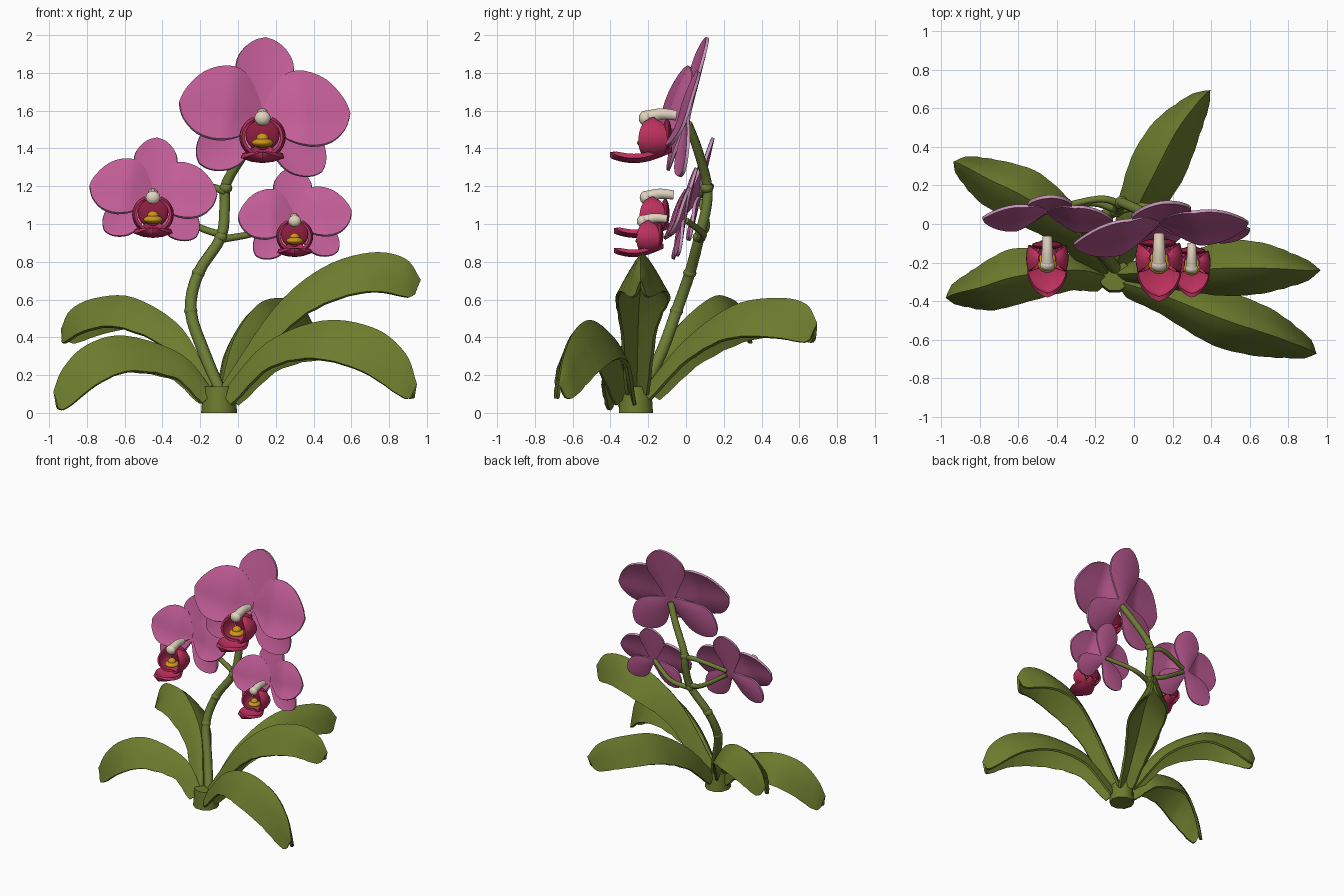
import bpy, bmesh, math
from mathutils import Vector, Matrix

cube = bpy.data.objects.get("Cube")
if cube:
    bpy.data.objects.remove(cube)


def material(name, rgb):
    m = bpy.data.materials.new(name)
    m.use_nodes = True
    m.diffuse_color = (*rgb, 1)
    node = next(n for n in m.node_tree.nodes if n.type == 'BSDF_PRINCIPLED')
    node.inputs["Base Color"].default_value = (*rgb, 1)
    node.inputs["Roughness"].default_value = 0.6
    return m


LEAF = material("leaf green", (0.15, 0.2, 0.027))
STEM = material("stem green", (0.15, 0.2, 0.035))
PINK = material("petal pink", (0.54, 0.11, 0.31))
RIM = material("pale petal rim", (0.6, 0.3, 0.5))
LIP = material("crimson lip", (0.5, 0.03, 0.11))
THROAT = material("dark throat", (0.27, 0.012, 0.05))
GOLD = material("yellow callus", (0.62, 0.3, 0.01))
CREAM = material("cream column", (0.75, 0.65, 0.52))


def smooth(obj):
    bpy.ops.object.select_all(action='DESELECT')
    obj.select_set(True)
    bpy.context.view_layer.objects.active = obj
    bpy.ops.object.shade_smooth_by_angle(angle=math.radians(45))


def catmull(points, n):
    """Sample a smooth curve through the points, n steps per span."""
    p = [Vector(q) for q in points]
    p = [2 * p[0] - p[1]] + p + [2 * p[-1] - p[-2]]
    out = []
    for a, b, c, d in zip(p, p[1:], p[2:], p[3:]):
        for i in range(n):
            t = i / n
            out.append(0.5 * (2 * b + (c - a) * t + (2 * a - 5 * b + 4 * c - d) * t * t
                              + (3 * b - a - 3 * c + d) * t ** 3))
    return out + [p[-2]]


def sheet(name, rows, mat, thick, rim=None):
    """Thin solid surface through a grid of points."""
    bm = bmesh.new()
    grid = [[bm.verts.new(p) for p in row] for row in rows]
    for r, s in zip(grid, grid[1:]):
        for i in range(len(r) - 1):
            bm.faces.new((r[i], r[i + 1], s[i + 1], s[i]))
    bmesh.ops.remove_doubles(bm, verts=bm.verts, dist=0.0005)
    bmesh.ops.recalc_face_normals(bm, faces=bm.faces)
    mesh = bpy.data.meshes.new(name)
    bm.to_mesh(mesh)
    bm.free()
    obj = bpy.data.objects.new(name, mesh)
    bpy.context.collection.objects.link(obj)
    mesh.materials.append(mat)
    solid = obj.modifiers.new("thickness", 'SOLIDIFY')
    solid.thickness, solid.offset = thick, 0
    if rim:
        mesh.materials.append(rim)
        solid.material_offset_rim = 1
    bpy.context.view_layer.objects.active = obj
    bpy.ops.object.modifier_apply(modifier=solid.name)
    smooth(obj)


def tube(name, points, radii, mat):
    curve = bpy.data.curves.new(name, 'CURVE')
    curve.dimensions = '3D'
    curve.bevel_depth, curve.bevel_resolution, curve.use_fill_caps = 1, 3, True
    path = catmull(points, 4)
    sp = curve.splines.new('POLY')
    sp.points.add(len(path) - 1)
    for i, p in enumerate(path):
        sp.points[i].co = (*p, 1)
        f = i / (len(path) - 1)
        sp.points[i].radius = radii[0] * (1 - f) + radii[1] * f
    sp.use_smooth = True
    curve.materials.append(mat)
    bpy.context.collection.objects.link(bpy.data.objects.new(name, curve))


def ball(name, loc, size, mat):
    bpy.ops.mesh.primitive_uv_sphere_add(segments=16, ring_count=10, location=loc)
    obj = bpy.context.object
    obj.name, obj.scale = name, size
    obj.data.materials.append(mat)
    smooth(obj)


# Leaves: arching midrib, halves that taper sideways to a point and droop to a round end
LEAF_SHAPE = [(0, .055, .08), (.2, .095, .12), (.4, .138, .175), (.6, .115, .2),
              (.8, .055, .195), (.92, .02, .12), (1, 0, 0)]


def leaf(name, mid, droop=1.0):
    path = catmull(mid, 5)
    shape = catmull(LEAF_SHAPE, 8)
    side = (path[-1] - path[0]).cross(Vector((0, 0, 1))).normalized()
    rows = []
    for i, p in enumerate(path):
        t = i / (len(path) - 1)
        _, w, drop = min(shape, key=lambda v: abs(v.x - t))
        tan = (path[min(i + 1, len(path) - 1)] - path[max(i - 1, 0)]).normalized()
        up = side.cross(tan).lerp(Vector((0, 0, 1)), min(1, 1.2 * t)).normalized()
        us = [k / 4 for k in range(-4, 5)]
        rows.append([p + side * (w * u) - up * (droop * drop * abs(u) ** 1.25) for u in us])
    sheet(name, rows, LEAF, 0.018)


leaf("front_left_leaf", [(-.08, -.3, .1), (.15, -.37, .36), (.45, -.49, .48),
                         (.72, -.58, .44), (.88, -.64, .31), (.94, -.67, .15)], 1.12)
leaf("left_leaf", [(-.08, -.26, .14), (.2, -.25, .55), (.45, -.23, .76),
                   (.7, -.23, .84), (.88, -.24, .81), (.96, -.24, .7)])
leaf("back_leaf", [(-.09, -.22, .12), (-.02, 0, .38), (.1, .25, .56),
                   (.22, .48, .6), (.33, .63, .57), (.39, .69, .47)])
leaf("back_right_leaf", [(-.14, -.25, .14), (-.3, -.05, .44), (-.55, .13, .6),
                         (-.75, .23, .6), (-.88, .3, .54), (-.93, .32, .44)], .85)
leaf("front_right_leaf", [(-.13, -.28, .1), (-.3, -.24, .3), (-.6, -.27, .4),
                          (-.8, -.33, .35), (-.92, -.36, .23), (-.97, -.38, .11)], 1.05)

# Base and flower stem
tube("plant_base", [(-.1, -.265, 0), (-.1, -.265, .07), (-.1, -.265, .14)], (.095, .085), LEAF)
tube("flower_stem", [(-.09, -.24, .1), (-.18, -.13, .32), (-.25, -.05, .54), (-.21, .02, .74),
                     (-.09, .07, .93), (-.07, .11, 1.1), (-.06, .11, 1.22),
                     (.05, .06, 1.4), (.13, .01, 1.53)], (.034, .024), STEM)
for k, loc in enumerate([(-.25, -.05, .54), (-.21, .02, .74), (-.09, .07, .93), (-.065, .11, 1.19)]):
    ball(f"stem_node_{k + 1}", loc, (.035, .035, .03), STEM)
tube("right_upper_stalk", [(-.065, .1, 1.17), (-.18, .13, 1.2), (-.42, .08, 1.15)], (.02, .016), STEM)
tube("right_lower_stalk", [(-.08, .07, .94), (-.22, .11, .99), (-.42, .08, 1.12)], (.02, .016), STEM)
tube("left_stalk", [(-.08, .07, .92), (.08, .09, .95), (.28, 0, 1.02)], (.02, .016), STEM)

# Petal outlines: distance along, width on one edge, width on the other
WING = [(0, .02, .02), (.1, .12, .06), (.27, .225, .14), (.5, .243, .18),
        (.75, .19, .16), (.93, .085, .085), (1, .0, .0)]
SEPAL = [(0, .03, .03), (.25, .09, .09), (.5, .148, .148), (.7, .15, .15),
         (.86, .11, .11), (.96, .055, .055), (1, 0, 0)]


def petal(name, frame, outline, length, angle, mirror=1, lift=0.0, narrow=1.0):
    a = math.radians(angle)
    rows = []
    for t, w0, w1 in catmull(outline, 3):
        row = []
        for k in range(-4, 5):
            u = k / 4
            off = narrow * u * (max(w0, 0) if u < 0 else max(w1, 0))
            x = math.sin(a) * t * length + math.cos(a) * off
            z = math.cos(a) * t * length - math.sin(a) * off
            # lifted petals twist, flat ones cup forward
            bend = .04 * u * abs(u) if lift else .02 * u * u
            y = -lift * min(1, 2.5 * t) - bend * math.sin(math.pi * t)
            row.append(frame @ Vector((mirror * x, y, z)))
        rows.append(row)
    sheet(name, rows, PINK, 0.017, RIM)


def flower(tag, loc, size, yaw, roll, lip_y, lip_size):
    turn = [math.radians(v) for v in (yaw, -13, roll)]
    frame = (Matrix.Translation(loc) @ Matrix.Rotation(turn[0], 4, 'Z')
             @ Matrix.Rotation(turn[1], 4, 'X') @ Matrix.Rotation(turn[2], 4, 'Y')
             @ Matrix.Scale(size, 4))
    petal(tag + "_top_sepal", frame, SEPAL, .44, 0)
    for m, s in ((1, "left"), (-1, "right")):
        petal(f"{tag}_{s}_lower_sepal", frame, SEPAL, .425, 129, m, 0, .85)
        petal(f"{tag}_{s}_petal", frame, WING, .46, 85, m, .07)

    # Lip: floor lobe, two cupped side lobes and a dark throat
    q = lip_size

    def at(x, y, z):
        return Vector((loc[0] + q * x, lip_y + q * y, loc[2] + q * z))

    floor = [(0, .03, 0), (.3, .08, 0), (.55, .112, 0), (.8, .085, 0), (.94, .04, 0), (1, 0, 0)]
    sheet(tag + "_lip", [[at(w * u, -.08 - .31 * t, -.17 - .055 * math.sin(2.5 * t) + .025 * u * u)
                          for u in (-1, -.5, 0, .5, 1)] for t, w, _ in catmull(floor, 3)], LIP, .025 * q)
    for m, s in ((1, "left"), (-1, "right")):
        rows = []
        for i in range(13):
            phi = math.radians(-88 + 153 * i / 12)
            w = .015 + .06 * max(0, math.sin(math.pi * i / 12)) ** .6
            row = []
            for u in (-1, -.5, 0, .5, 1):
                r = .115 * (1 - .12 * u * u)
                row.append(at(m * r * math.cos(phi), -.175 + w * u, -.1 + .95 * r * math.sin(phi)))
            rows.append(row)
        sheet(f"{tag}_{s}_lip_lobe", rows, LIP, .016 * q)
    ball(tag + "_throat", at(0, -.1, -.09), (.09 * q, .025 * q, .085 * q), THROAT)

    # Yellow callus and cream column
    ball(tag + "_callus", at(0, -.2, -.13), (.058 * q, .06 * q, .026 * q), GOLD)
    ball(tag + "_callus_crest", at(0, -.2, -.11), (.034 * q, .035 * q, .032 * q), GOLD)
    tube(tag + "_column", [at(0, -.05, .015), at(0, -.13, .022), at(0, -.21, .005)],
         (.028 * q, .036 * q), CREAM)
    ball(tag + "_column_tip", at(0, -.215, 0), (.043 * q, .035 * q, .04 * q), CREAM)


flower("top_flower", (.13, .01, 1.56), 1.0, 8, 4, .0, 1.0)
flower("right_flower", (-.45, .07, 1.14), .74, 0, 4, -.02, .9)
flower("left_flower", (.3, -.01, 1.015), .66, 3, -3, -.06, .8)
